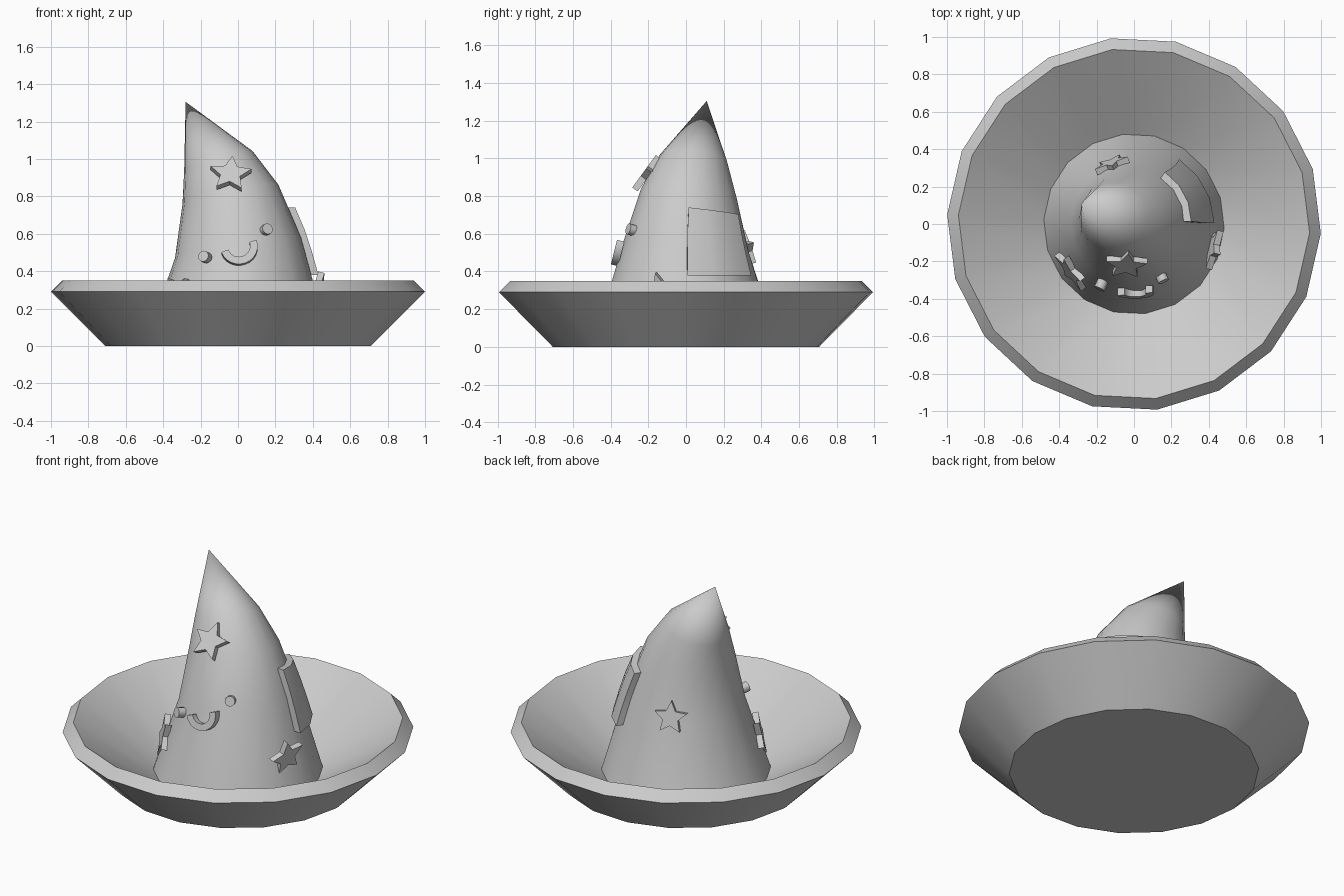
import bpy, bmesh
from math import sin, cos, pi, radians
from mathutils import Vector, Matrix

if "Cube" in bpy.data.objects:
    bpy.data.objects.remove(bpy.data.objects["Cube"])

SIDES = 18
PHASE = radians(-2.9)
# Crown rings: centre x, y, z, radius, slope towards the high side
CROWN = [(0, 0, .05, .483, 0), (0, 0, .525, .337, .17),
         (-.04, .015, .81, .257, .21), (-.105, .04, .99, .183, .30)]
TIP = Vector((-.28, .11, 1.305))
HIGH = Vector((.93, -.37, 0))


def finish(name, bm, smooth=35):
    bmesh.ops.recalc_face_normals(bm, faces=bm.faces[:])
    me = bpy.data.meshes.new(name)
    bm.to_mesh(me)
    bm.free()
    ob = bpy.data.objects.new(name, me)
    bpy.context.collection.objects.link(ob)
    bpy.ops.object.select_all(action='DESELECT')
    ob.select_set(True)
    bpy.context.view_layer.objects.active = ob
    bpy.ops.object.shade_smooth_by_angle(angle=radians(smooth))
    return ob


def ring_point(ring, a):
    x, y, z, r, s = ring
    d = Vector((r * cos(a), r * sin(a), 0))
    return Vector((x, y, z + s * d.dot(HIGH))) + d


def loft(bm, rings):
    rows = [[bm.verts.new(ring_point(r, PHASE + 2 * pi * i / SIDES))
             for i in range(SIDES)] for r in rings]
    for lo, hi in zip(rows, rows[1:]):
        for i in range(SIDES):
            j = (i + 1) % SIDES
            bm.faces.new((lo[i], lo[j], hi[j], hi[i]))
    return rows


# Bowl-shaped brim with a flat underside
bm = bmesh.new()
rows = loft(bm, [(0, 0, z, r, 0) for r, z in
                 ((.712, 0), (1, .29), (.94, .35), (.483, .05))])
bm.faces.new(rows[0])
finish("brim", bm)

# Leaning pointed crown
bm = bmesh.new()
top = loft(bm, CROWN)[-1]
apex = bm.verts.new(TIP)
for i in range(SIDES):
    bm.faces.new((top[i], top[(i + 1) % SIDES], apex))
finish("crown", bm)


def on_crown(a, z):
    """Point on the crown at angle a and height z."""
    pts = [ring_point(r, a) for r in CROWN]
    for p, q in zip(pts, pts[1:]):
        if z <= q.z:
            break
    return p.lerp(q, (z - p.z) / (q.z - p.z))


# Curved square patch on the right side
bm = bmesh.new()
grid = []
for k in range(4):
    row = []
    for i in range(4):
        a = radians(1 + 54 * i / 3)
        z = .38 + (.36 - .012 * i) * k / 3
        out = Vector((cos(a), sin(a), 0)) * .038
        row.append([bm.verts.new(on_crown(a, z) + out * f) for f in (-.5, 1)])
    grid.append(row)
for k in range(3):
    for i in range(3):
        for f in (0, 1):
            bm.faces.new((grid[k][i][f], grid[k][i + 1][f],
                          grid[k + 1][i + 1][f], grid[k + 1][i][f]))
border = ([grid[0][i] for i in range(4)] + [grid[k][3] for k in range(1, 4)]
          + [grid[3][i] for i in (2, 1, 0)] + [grid[k][0] for k in (2, 1)])
for p, q in zip(border, border[1:] + border[:1]):
    bm.faces.new((p[0], q[0], q[1], p[1]))
finish("patch", bm)


def plate(name, outline, centre, azimuth, tilt, roll=0, thick=.035):
    """Extruded flat shape facing the azimuth; positive tilt faces upward."""
    bm = bmesh.new()
    face = bm.faces.new([bm.verts.new((x, y, -thick / 2)) for x, y in outline])
    new = bmesh.ops.extrude_face_region(bm, geom=[face])['geom']
    bmesh.ops.translate(bm, vec=(0, 0, thick),
                        verts=[v for v in new if isinstance(v, bmesh.types.BMVert)])
    ob = finish(name, bm)
    ob.matrix_world = (Matrix.Translation(centre)
                       @ Matrix.Rotation(radians(azimuth + 90), 4, 'Z')
                       @ Matrix.Rotation(radians(90 - tilt), 4, 'X')
                       @ Matrix.Rotation(radians(roll), 4, 'Z'))


def arc(r, a0, a1, n):
    return [(r * cos(radians(a0 + (a1 - a0) * i / n)),
             r * sin(radians(a0 + (a1 - a0) * i / n))) for i in range(n + 1)]


def star(r):
    return [((r, r * .48)[i % 2] * cos(pi / 2 + i * pi / 5),
             (r, r * .48)[i % 2] * sin(pi / 2 + i * pi / 5)) for i in range(10)]


# Stars around the crown
plate("front_star", star(.115), (-.04, -.213, .915), -90, 36, -5)
plate("left_star", star(.125), (-.335, -.25, .26), 217, 12, 36)
plate("right_star", star(.115), (.425, -.13, .285), -14, -14, 12)
plate("back_star", star(.098), (-.118, .318, .52), 111, 14)

# Smiling face
disc = arc(.03, 0, 360, 12)[:-1]
plate("left_eye", disc, (-.175, -.325, .475), -115, 12, thick=.05)
plate("right_eye", disc, (.148, -.285, .62), -65, 15, thick=.05)
smile = arc(.1, 180, 360, 12) + arc(.06, 360, 180, 12)
plate("mouth", smile, (.005, -.355, .53), -90, 14, 20, thick=.04)
